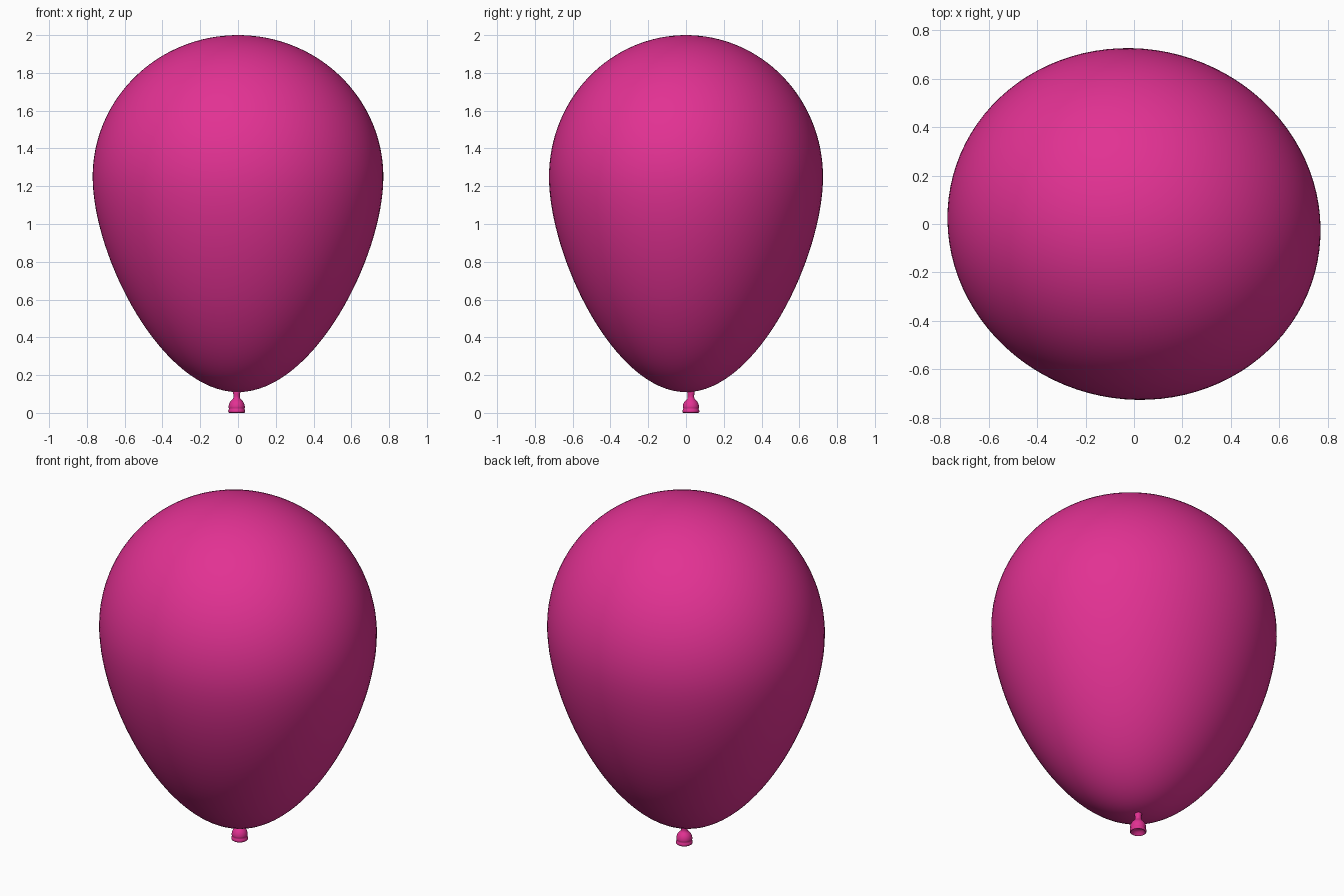
import bpy, bmesh, math

if "Cube" in bpy.data.objects:
    bpy.data.objects.remove(bpy.data.objects["Cube"])

pink = bpy.data.materials.new("hot pink")
pink.diffuse_color = (0.76, 0.031, 0.29, 1)
pink.use_nodes = True
pink.node_tree.nodes["Principled BSDF"].inputs["Base Color"].default_value = pink.diffuse_color


def lathe(name, profile, segs, sx=1, sy=1, rot=0, loc=(0, 0)):
    """Revolve (radius, z) points, listed bottom to top, about z."""
    bm = bmesh.new()
    rings = []
    for r, z in profile:
        if r < 1e-5:
            rings.append([bm.verts.new((0, 0, z))])
            continue
        rings.append([bm.verts.new((r * sx * math.cos(2 * math.pi * i / segs),
                                    r * sy * math.sin(2 * math.pi * i / segs), z))
                      for i in range(segs)])
    for lo, hi in zip(rings, rings[1:]):
        for i in range(segs):
            j = (i + 1) % segs
            if len(lo) == 1:
                bm.faces.new((lo[0], hi[j], hi[i]))
            elif len(hi) == 1:
                bm.faces.new((lo[i], lo[j], hi[0]))
            else:
                bm.faces.new((lo[i], lo[j], hi[j], hi[i]))
    bmesh.ops.recalc_face_normals(bm, faces=bm.faces)
    for f in bm.faces:
        f.smooth = True
    me = bpy.data.meshes.new(name)
    bm.to_mesh(me)
    bm.free()
    me.materials.append(pink)
    ob = bpy.data.objects.new(name, me)
    ob.location = (loc[0], loc[1], 0)
    ob.rotation_euler.z = rot
    bpy.context.collection.objects.link(ob)
    return ob


# Balloon body: tapered lower curve, then an elliptical dome
R, ZW, ZB, ZT = 1.0, 1.25, 0.11, 2.0
body = []
N = 32
for i in range(N + 1):
    t = 1 - i / N
    a, b, c, d = (1 - t) ** 3, 3 * t * (1 - t) ** 2, 3 * t * t * (1 - t), t ** 3
    body.append((R * (a + b) + 0.525 * c, ZW * a + 0.83 * b + ZB * (c + d)))
for i in range(1, N + 1):
    t = math.pi / 2 * i / N
    body.append((R * math.cos(t), ZW + (ZT - ZW) * math.sin(t)))
lathe("balloon_body", body, 96, 0.773, 0.722, math.radians(-15))

# Tied neck with bulb and rolled lip, hollow underneath
knot = [(0, 0.022), (0.028, 0.018), (0.036, 0.003), (0.040, 0), (0.044, 0.003),
        (0.045, 0.010), (0.043, 0.017), (0.040, 0.021), (0.043, 0.027),
        (0.043, 0.036), (0.040, 0.048), (0.034, 0.060), (0.025, 0.069),
        (0.019, 0.075), (0.017, 0.085), (0.018, 0.100), (0.022, 0.125), (0, 0.13)]
lathe("tied_knot", knot, 32, loc=(-0.007, 0.026))
